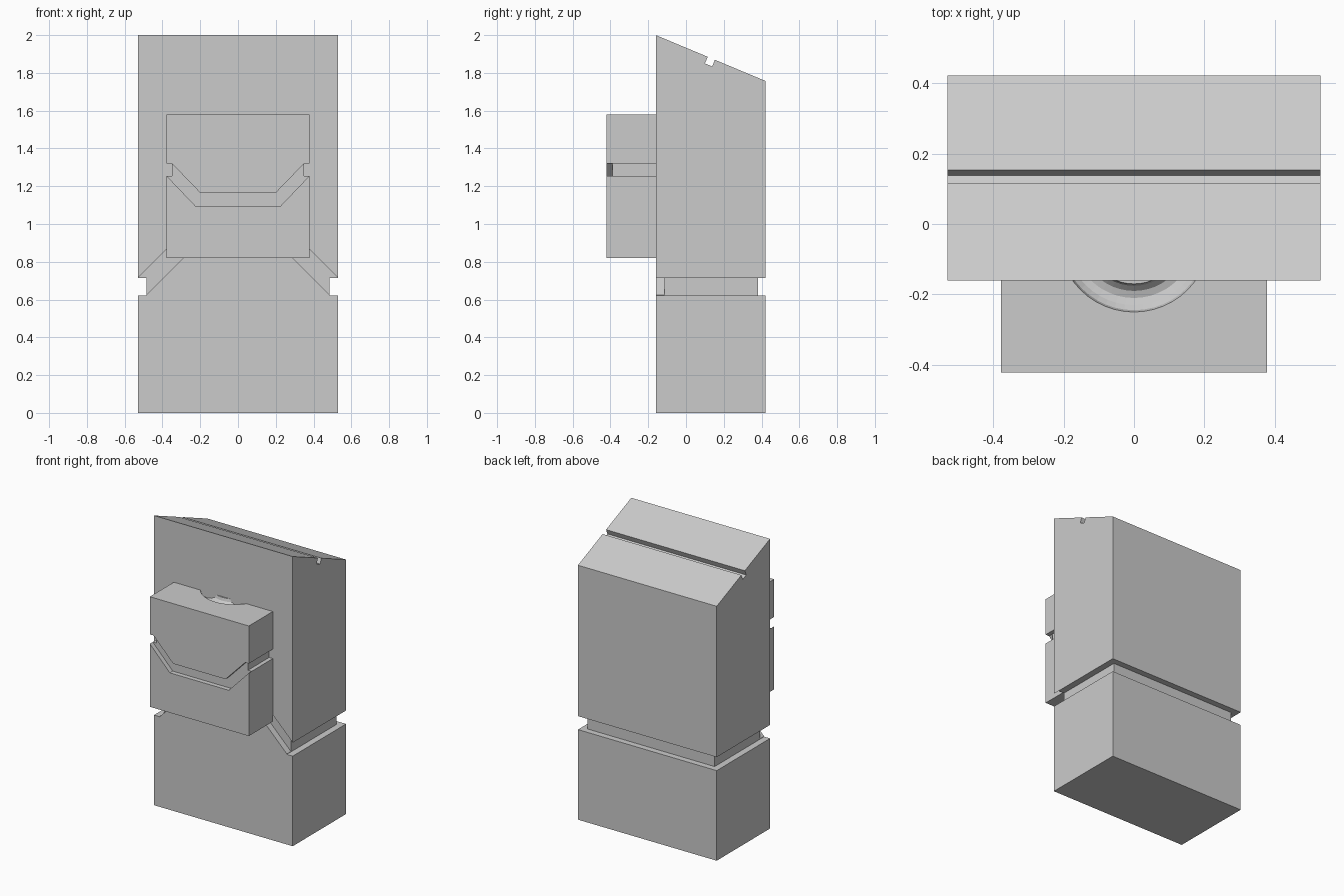
import bpy, bmesh
from math import pi
from mathutils import Vector

if "Cube" in bpy.data.objects:
    bpy.data.objects.remove(bpy.data.objects["Cube"])


def prism(name, pts, axis, lo, hi):
    """Extrude a 2D outline along 'x' (points are y,z) or 'y' (points are x,z)."""
    bm = bmesh.new()
    place = (lambda a, b, t: (t, a, b)) if axis == 'x' else (lambda a, b, t: (a, t, b))
    face = bm.faces.new([bm.verts.new(place(a, b, lo)) for a, b in pts])
    ext = bmesh.ops.extrude_face_region(bm, geom=[face])
    move = Vector(place(0, 0, hi - lo))
    verts = [g for g in ext['geom'] if isinstance(g, bmesh.types.BMVert)]
    bmesh.ops.translate(bm, verts=verts, vec=move)
    bmesh.ops.recalc_face_normals(bm, faces=bm.faces)
    me = bpy.data.meshes.new(name)
    bm.to_mesh(me)
    bm.free()
    ob = bpy.data.objects.new(name, me)
    bpy.context.collection.objects.link(ob)
    return ob


def box(name, x0, x1, y0, y1, z0, z1):
    return prism(name, [(x0, z0), (x1, z0), (x1, z1), (x0, z1)], 'y', y0, y1)


def mirrored(half):
    """Complete a right-half polyline with its left half."""
    return half + [(-x, z) for x, z in reversed(half)]


def carve(target, cutters):
    bpy.context.view_layer.objects.active = target
    for c in cutters:
        c.hide_render = True
        m = target.modifiers.new('carve', 'BOOLEAN')
        m.operation, m.solver, m.object = 'DIFFERENCE', 'EXACT', c
        bpy.ops.object.modifier_apply(modifier=m.name)
        bpy.data.objects.remove(c, do_unlink=True)


# main body with sloping roof
front, back, slope = -0.16, 0.422, -0.418
roof = lambda y: 2 + slope * (y - front)
body = prism('body', [(front, 0), (back, 0), (back, roof(back)), (front, 2)], 'x', -0.53, 0.53)

# groove square to the roof
a, b = 0.115, 0.153
n = Vector((-slope, 1)).normalized()
pts = [Vector((y, roof(y))) + n * d for y, d in ((a, 0.05), (a, -0.038), (b, -0.038), (b, 0.05))]
cuts = [prism('roof_cut', [tuple(p) for p in pts], 'x', -0.7, 0.7)]

# groove round the sides and back, rising behind the front box
z0, z1 = 0.622, 0.715
cuts += [box('side_cut', s * 0.585 - 0.1, s * 0.585 + 0.1, -0.5, 0.6, z0, z1) for s in (-1, 1)]
cuts.append(box('back_cut', -0.7, 0.7, 0.38, 0.6, z0, z1))
upper = [(0.7, z1), (0.53, z1), (0.225, 1.02)]
lower = [(0.7, z0), (0.488, z0), (0.19, 0.92)]
band = mirrored(upper) + list(reversed(mirrored(lower)))
cuts.append(prism('front_cut', band, 'y', -0.3, -0.115))
carve(body, cuts)

# front box with a dipping groove
panel = box('front_box', -0.378, 0.378, -0.422, front, 0.82, 1.58)
upper = [(0.6, 1.32), (0.35, 1.32), (0.2, 1.165)]
lower = [(0.6, 1.255), (0.378, 1.255), (0.225, 1.095)]
band = mirrored(upper) + list(reversed(mirrored(lower)))
cuts = [prism('panel_cut', band, 'y', -0.6, -0.39)]
cuts += [box('panel_side_cut', s * 0.45 - 0.1, s * 0.45 + 0.1, -0.6, 0, 1.255, 1.32) for s in (-1, 1)]

# round trench in the top of the box
bpy.ops.mesh.primitive_torus_add(location=(0, -0.035, 1.58), major_radius=0.175, minor_radius=0.04,
                                 major_segments=48, minor_segments=12, rotation=(0, 0, pi / 2))
cuts.append(bpy.context.object)
carve(panel, cuts)
